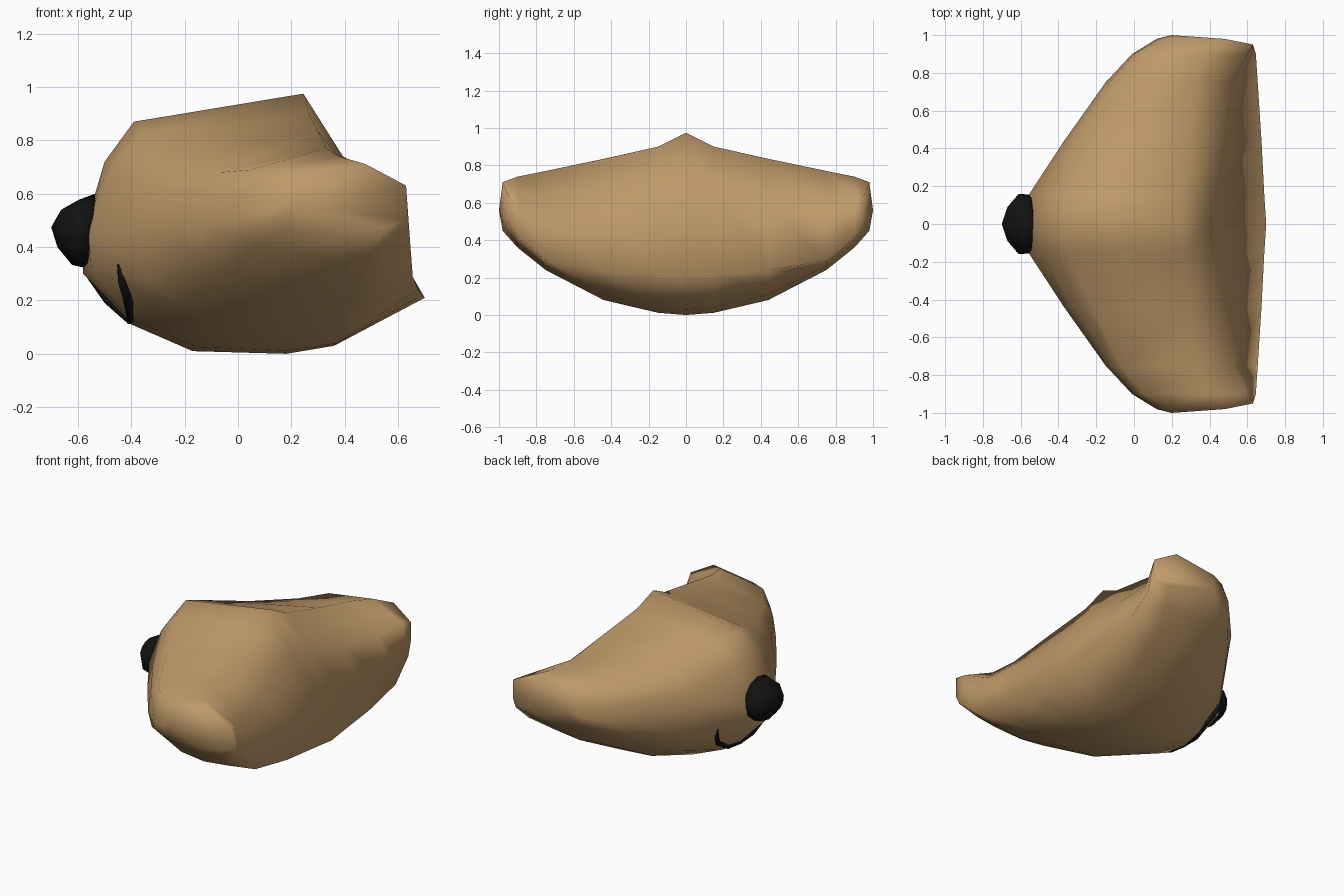
import bpy, bmesh, math

if "Cube" in bpy.data.objects:
    bpy.data.objects.remove(bpy.data.objects["Cube"])


def material(name, rgb):
    m = bpy.data.materials.new(name)
    m.diffuse_color = (*rgb, 1)
    m.use_nodes = True
    m.node_tree.nodes["Principled BSDF"].inputs["Base Color"].default_value = m.diffuse_color
    return m


FUR = material("tan", (0.52, 0.32, 0.14))
BLACK = material("black", (0.006, 0.006, 0.006))


def loft(name, rings, start, end, mat):
    """Skin equal-sized rings and close both ends with a fan."""
    bm = bmesh.new()
    rows = [[bm.verts.new(p) for p in r] for r in rings]
    n = len(rows[0])
    for a, b in zip(rows, rows[1:]):
        for i in range(n):
            j = (i + 1) % n
            bm.faces.new((a[i], a[j], b[j], b[i]))
    for row, tip in ((rows[0], start), (rows[-1], end)):
        t = bm.verts.new(tip)
        for i in range(n):
            bm.faces.new((row[i], row[(i + 1) % n], t))
    bmesh.ops.recalc_face_normals(bm, faces=bm.faces)
    for f in bm.faces:
        f.smooth = True
    me = bpy.data.meshes.new(name)
    bm.to_mesh(me)
    bm.free()
    me.materials.append(mat)
    ob = bpy.data.objects.new(name, me)
    bpy.context.collection.objects.link(ob)
    return ob


# Muzzle: x-z cross-sections from the centre line out to the cheek
sections = {
    0.00: [(-.58, .30), (-.58, .45), (-.50, .72), (-.39, .87), (.245, .975), (.39, .745),
           (.70, .21), (.36, .03), (.18, 0), (-.17, .01), (-.40, .11)],
    0.15: [(-.55, .32), (-.56, .46), (-.47, .70), (-.36, .82), (.265, .90), (.41, .70),
           (.69, .22), (.37, .04), (.18, .012), (-.15, .025), (-.38, .12)],
    0.44: [(-.33, .28), (-.37, .47), (-.33, .62), (-.22, .74), (.30, .835), (.47, .62),
           (.675, .24), (.40, .11), (.20, .08), (-.05, .10), (-.22, .18)],
    0.75: [(-.12, .37), (-.15, .47), (-.13, .60), (-.07, .68), (.33, .77), (.53, .58),
           (.655, .29), (.45, .26), (.27, .24), (.10, .26), (-.02, .32)],
    0.90: [(.0, .45), (-.01, .50), (.0, .59), (.05, .69), (.38, .74), (.60, .64),
           (.645, .42), (.50, .38), (.35, .36), (.20, .38), (.08, .41)],
    0.98: [(.12, .50), (.12, .53), (.13, .58), (.18, .67), (.48, .71), (.63, .63),
           (.63, .50), (.55, .47), (.40, .45), (.25, .46), (.17, .48)],
}


def ring(y, s):
    # The rear corner of the cheek is tucked in slightly
    def tuck(x):
        return max(0, x - .48) * .2 if y > .95 else 0
    return [(x, s * (y - tuck(x)), z) for x, z in sections[y]]


ys = sorted(sections)
rings = [ring(y, -1) for y in reversed(ys[1:])] + [ring(y, 1) for y in ys]
loft("muzzle", rings, (.2, -1, .56), (.2, 1, .56), FUR)

# Nose: rounded rings tapering forward
nose = []
for x, zc, ry, rz in ((-.55, .46, .155, .14), (-.61, .455, .16, .122), (-.67, .47, .09, .07)):
    nose.append([(x + .1 * rz * math.sin(a), ry * math.cos(a), zc + rz * math.sin(a))
                 for a in (math.tau * k / 12 for k in range(12))])
loft("nose", nose, (-.52, 0, .46), (-.70, 0, .475), BLACK)


# Mouth: a line down the middle and a curl up each side
def line(name, pts):
    cu = bpy.data.curves.new(name, 'CURVE')
    cu.dimensions = '3D'
    cu.bevel_depth = 0.016
    cu.bevel_resolution = 1
    cu.use_fill_caps = True
    sp = cu.splines.new('POLY')
    sp.points.add(len(pts) - 1)
    for p, (x, y, z, r) in zip(sp.points, pts):
        p.co = (x, y, z, 1)
        p.radius = r
    cu.materials.append(BLACK)
    bpy.context.collection.objects.link(bpy.data.objects.new(name, cu))


line("mouth_centre", [(-.57, 0, .31, .8), (-.49, 0, .20, 1), (-.405, 0, .125, 1)])
for side, s in (("left", 1), ("right", -1)):
    line("mouth_" + side, [(-.405, 0, .125, 1), (-.40, s * .13, .14, 1.1),
                           (-.415, s * .25, .21, 1.1), (-.435, s * .29, .27, .9),
                           (-.45, s * .30, .335, .2)])
